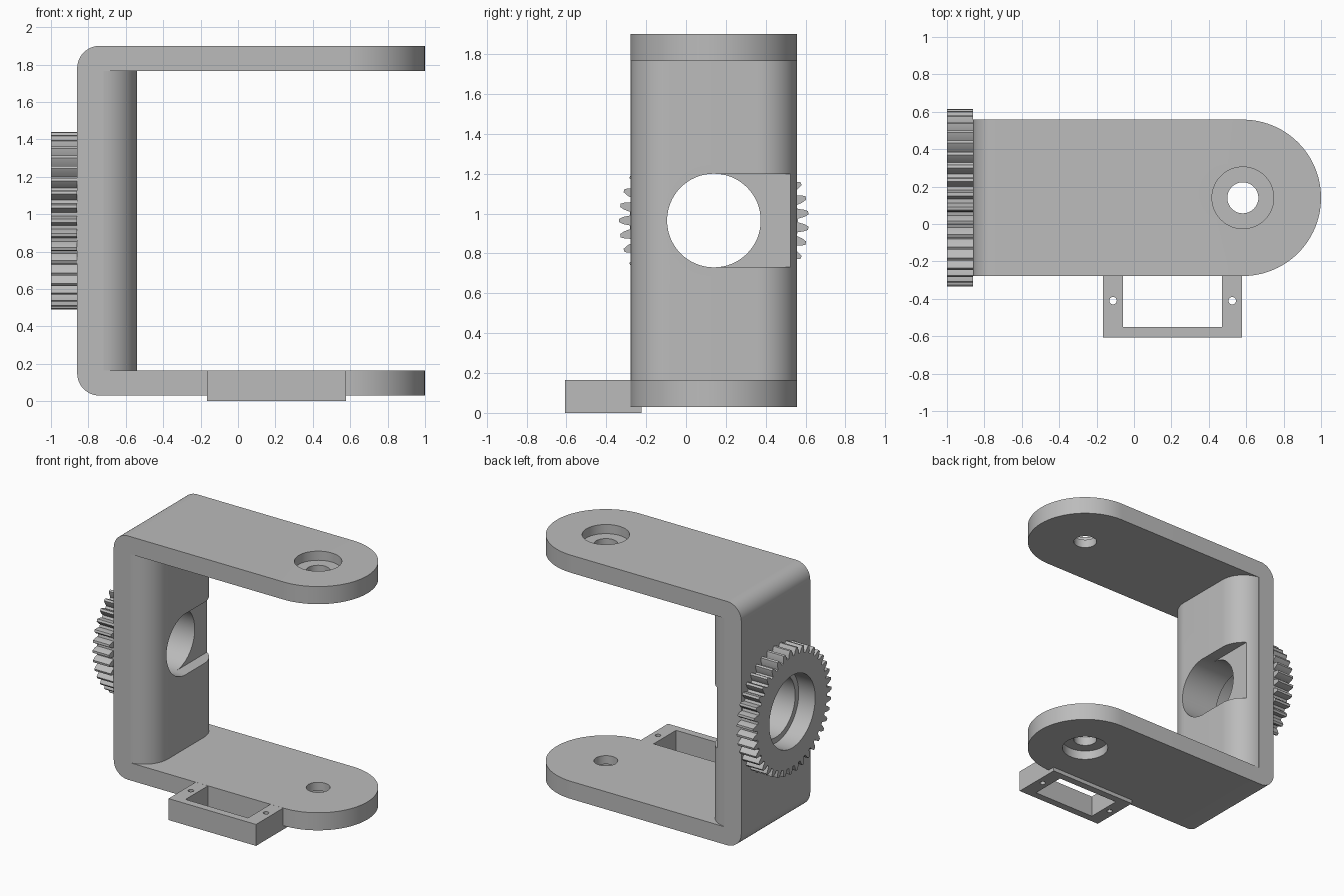
import bpy, bmesh
from math import sin, cos, pi, radians

if "Cube" in bpy.data.objects:
    bpy.data.objects.remove(bpy.data.objects["Cube"])

GREY = (0.5, 0.5, 0.5, 1.0)
mat = bpy.data.materials.new("plain grey")
mat.use_nodes = True
mat.diffuse_color = GREY
mat.node_tree.nodes["Principled BSDF"].inputs["Base Color"].default_value = GREY

AXES = {"x": lambda u, v, w: (w, u, v),
        "y": lambda u, v, w: (u, w, v),
        "z": lambda u, v, w: (u, v, w)}


def arc(cu, cv, r, a0, a1, n):
    """Points along an arc, angles in degrees."""
    angles = [radians(a0 + (a1 - a0) * i / n) for i in range(n + 1)]
    return [(cu + r * cos(a), cv + r * sin(a)) for a in angles]


def circle(cu, cv, r, n=64):
    return arc(cu, cv, r, 0, 360, n)[:-1]


def rect(u0, u1, v0, v1):
    return [(u0, v0), (u1, v0), (u1, v1), (u0, v1)]


def prism(name, outline, axis, lo, hi):
    """Extrude a closed outline along an axis."""
    bm = bmesh.new()
    ends = [[bm.verts.new(AXES[axis](u, v, w)) for u, v in outline] for w in (lo, hi)]
    bm.faces.new(ends[0])
    bm.faces.new(ends[1])
    n = len(outline)
    for i in range(n):
        j = (i + 1) % n
        bm.faces.new((ends[0][i], ends[0][j], ends[1][j], ends[1][i]))
    bmesh.ops.recalc_face_normals(bm, faces=bm.faces)
    mesh = bpy.data.meshes.new(name)
    bm.to_mesh(mesh)
    bm.free()
    mesh.materials.append(mat)
    obj = bpy.data.objects.new(name, mesh)
    bpy.context.collection.objects.link(obj)
    return obj


def activate(obj):
    bpy.ops.object.select_all(action="DESELECT")
    obj.select_set(True)
    bpy.context.view_layer.objects.active = obj


def carve(obj, outline, axis, lo, hi, operation="DIFFERENCE"):
    """Apply a boolean with a temporary prism."""
    cutter = prism("cutter", outline, axis, lo, hi)
    cutter.hide_render = True
    mod = obj.modifiers.new("cut", "BOOLEAN")
    mod.operation = operation
    mod.solver = "EXACT"
    mod.object = cutter
    activate(obj)
    bpy.ops.object.modifier_apply(modifier=mod.name)
    bpy.data.objects.remove(cutter)


# Main dimensions
MID_Y, MID_Z = 0.14, 0.965
HALF = 0.418                      # half width of the bracket
BACK, WALL = -0.86, -0.54         # wall outer and inner faces
BOTTOM, TOP = 0.03, 1.90
FLOOR, CEILING = 0.165, 1.765     # inner faces of the arms
Y0, Y1 = MID_Y - HALF, MID_Y + HALF
PIVOT_X = 1.0 - HALF

# Bracket: rounded side profile, trimmed to the plan with round arm ends
R = 0.12
side = [(1.2, BOTTOM), (1.2, TOP)]
side += arc(BACK + R, TOP - R, R, 90, 180, 12)
side += arc(BACK + R, BOTTOM + R, R, 180, 270, 12)
bracket = prism("bracket", side, "y", Y0 - 0.1, Y1 + 0.1)
plan = [(-1.0, Y1), (-1.0, Y0)] + arc(PIVOT_X, MID_Y, HALF, -90, 90, 48)
carve(bracket, plan, "z", -0.1, 2.1, "INTERSECT")

# Space between the arms, leaving a wall with rounded inner corners
F = 0.2
space = arc(WALL - F, Y1 - F, F, 84, 0, 14) + arc(WALL - F, Y0 + F, F, 0, -84, 14)
space = [(space[0][0], 0.8)] + space + [(space[-1][0], -0.6), (1.3, -0.6), (1.3, 0.8)]
carve(bracket, space, "z", FLOOR, CEILING)

# Cable slot and round opening in the wall
carve(bracket, rect(MID_Y, 0.8, MID_Z - 0.234, MID_Z + 0.234), "x", -0.63, -0.4)
carve(bracket, circle(MID_Y, MID_Z, 0.235), "x", -1.1, -0.3)

# Pivot holes with counterbores on the outer faces
carve(bracket, circle(PIVOT_X, MID_Y, 0.083, 48), "z", -0.1, 2.1)
SINK = 0.07
for lo, hi in ((TOP - SINK, 2.1), (-0.1, BOTTOM + SINK)):
    carve(bracket, circle(PIVOT_X, MID_Y, 0.165), "z", lo, hi)

# Gear ring on the outside of the wall
TEETH, TIP, PITCH, ROOT = 39, 0.475, 0.4535, 0.423
step = 2 * pi / TEETH
tooth = [(ROOT, -0.36), (PITCH, -0.25), (TIP, -0.11), (TIP, 0.11), (PITCH, 0.25), (ROOT, 0.36)]
outline = []
for i in range(TEETH):
    for r, t in tooth:
        a = pi + (i + t) * step
        outline.append((MID_Y + r * cos(a), MID_Z + r * sin(a)))
gear = prism("gear_ring", outline, "x", -1.0, BACK)
carve(gear, circle(MID_Y, MID_Z, 0.278), "x", -1.2, -0.7)

# Motor mounting frame beside the lower arm
frame = prism("motor_frame", rect(-0.165, 0.578, -0.607, -0.222), "z", 0, FLOOR - 0.0005)
carve(frame, rect(-0.06, 0.47, -0.55, Y0), "z", -0.1, 0.3)
for x in (-0.112, 0.525):
    carve(frame, circle(x, -0.41, 0.02, 24), "z", -0.1, 0.3)

# Smooth curves, crisp edges
for obj in (bracket, gear, frame):
    activate(obj)
    bpy.ops.object.shade_smooth_by_angle(angle=radians(22))
